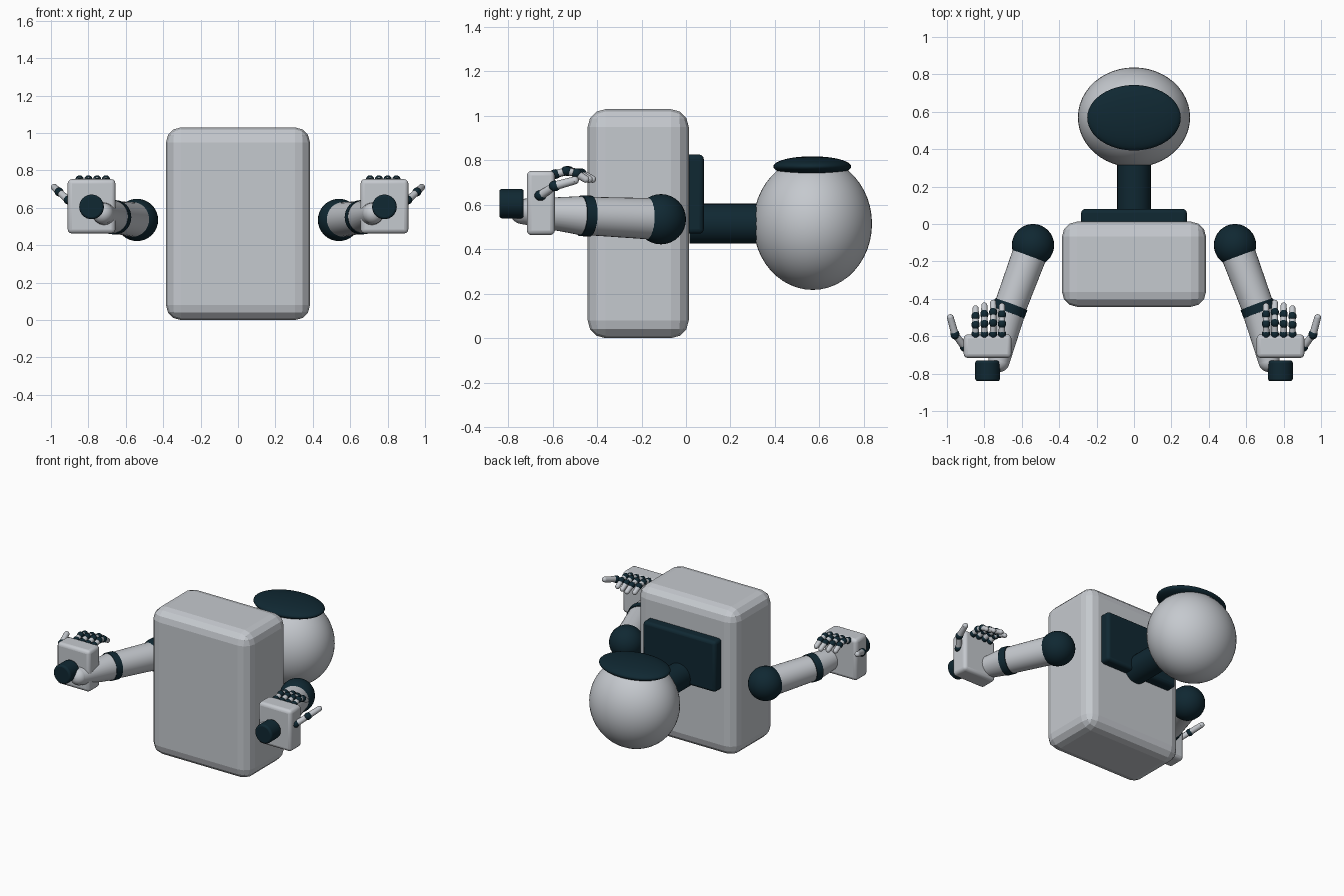
import bpy
from mathutils import Vector

cube = bpy.data.objects.get("Cube")
if cube:
    bpy.data.objects.remove(cube, do_unlink=True)


def material(name, rgb):
    m = bpy.data.materials.new(name)
    m.use_nodes = True
    m.diffuse_color = (*rgb, 1)
    m.node_tree.nodes["Principled BSDF"].inputs["Base Color"].default_value = (*rgb, 1)
    return m


shell = material("light grey shell", (0.56, 0.585, 0.62))
dark = material("dark blue black", (0.005, 0.021, 0.032))


def finish(name, mat, smooth=True):
    ob = bpy.context.object
    ob.name = name
    ob.data.materials.append(mat)
    if smooth:
        bpy.ops.object.shade_smooth_by_angle(angle=0.7)
    return ob


def box(name, centre, size, bevel, segments, mat, smooth):
    bpy.ops.mesh.primitive_cube_add(size=1, location=centre)
    bpy.context.object.scale = size
    bpy.ops.object.transform_apply(location=False, rotation=False, scale=True)
    ob = finish(name, mat, smooth)
    mod = ob.modifiers.new("rounded edges", 'BEVEL')
    mod.width, mod.segments = bevel, segments
    return ob


def ball(name, centre, radii, mat, segments=32):
    bpy.ops.mesh.primitive_uv_sphere_add(
        segments=segments, ring_count=segments // 2, radius=1, location=centre)
    bpy.context.object.scale = radii
    bpy.ops.object.transform_apply(location=False, rotation=False, scale=True)
    return finish(name, mat)


def rod(name, start, end, r1, r2, mat, sides=32):
    a, b = Vector(start), Vector(end)
    bpy.ops.mesh.primitive_cone_add(
        vertices=sides, radius1=r1, radius2=r2, depth=(b - a).length, location=(a + b) / 2,
        rotation=(b - a).to_track_quat('Z', 'Y').to_euler())
    return finish(name, mat)


def digit(name, points, radius, knuckle):
    """Light links with dark knuckles and a rounded tip."""
    for i, (a, b) in enumerate(zip(points, points[1:])):
        rod(f"{name}_link_{i}", a, b, radius, radius * 0.9, shell, 16)
        joint = ball(f"{name}_knuckle_{i}", a, (knuckle, knuckle, knuckle), dark, 16)
        joint.scale.y = 1.15
    tip = radius * 0.9
    ball(f"{name}_tip", points[-1], (tip, tip, tip), shell, 16)


# Torso and back plate
box("torso", (0, -0.215, 0.515), (0.77, 0.455, 1.03), 0.08, 3, shell, False)
box("back_plate", (0, 0.035, 0.648), (0.565, 0.09, 0.356), 0.02, 3, dark, True)

# Neck, head and visor
rod("neck", (0, 0.015, 0.515), (0, 0.4, 0.515), 0.09, 0.09, dark)
ball("head", (0, 0.57, 0.515), (0.3, 0.267, 0.298), shell, 48)
ball("visor", (0, 0.568, 0.772), (0.25, 0.175, 0.046), dark, 48)

for side, s in (("left", 1), ("right", -1)):
    # Arm
    shoulder = Vector((s * 0.54, -0.113, 0.535))
    elbow = Vector((s * 0.665, -0.452, 0.55))
    wrist = Vector((s * 0.722, -0.735, 0.57))
    along = (elbow - shoulder).normalized() * 0.024
    ball(f"{side}_shoulder", shoulder, (0.113, 0.113, 0.113), dark)
    rod(f"{side}_upper_arm", shoulder, elbow, 0.094, 0.086, shell)
    rod(f"{side}_elbow_ring", elbow - along, elbow + along, 0.092, 0.092, dark)
    rod(f"{side}_forearm", elbow, wrist, 0.09, 0.057, shell)
    ball(f"{side}_forearm_end", wrist, (0.057, 0.057, 0.057), shell)

    # Palm and wrist knob
    box(f"{side}_palm", (s * 0.783, -0.653, 0.608), (0.255, 0.126, 0.29), 0.022, 3, shell, True)
    knob = rod(f"{side}_knob", (s * 0.783, -0.73, 0.605), (s * 0.783, -0.84, 0.605),
               0.066, 0.066, dark)
    mod = knob.modifiers.new("rounded rim", 'BEVEL')
    mod.width, mod.segments = 0.012, 3

    # Fingers fan across the top of the palm
    for i, reach in enumerate((0.98, 1.1, 1.0, 0.9)):
        x = s * (0.706 + 0.047 * i)
        path = [(0, 0.738), (0.055, 0.752), (0.105, 0.742), (0.152, 0.715)]
        digit(f"{side}_finger_{i}", [(x, -0.588 + y * reach, z) for y, z in path], 0.018, 0.022)

    # Thumb
    thumb = [(0.908, -0.655, 0.642), (0.957, -0.59, 0.685), (0.982, -0.5, 0.71)]
    digit(f"{side}_thumb", [(s * x, y, z) for x, y, z in thumb], 0.02, 0.024)
